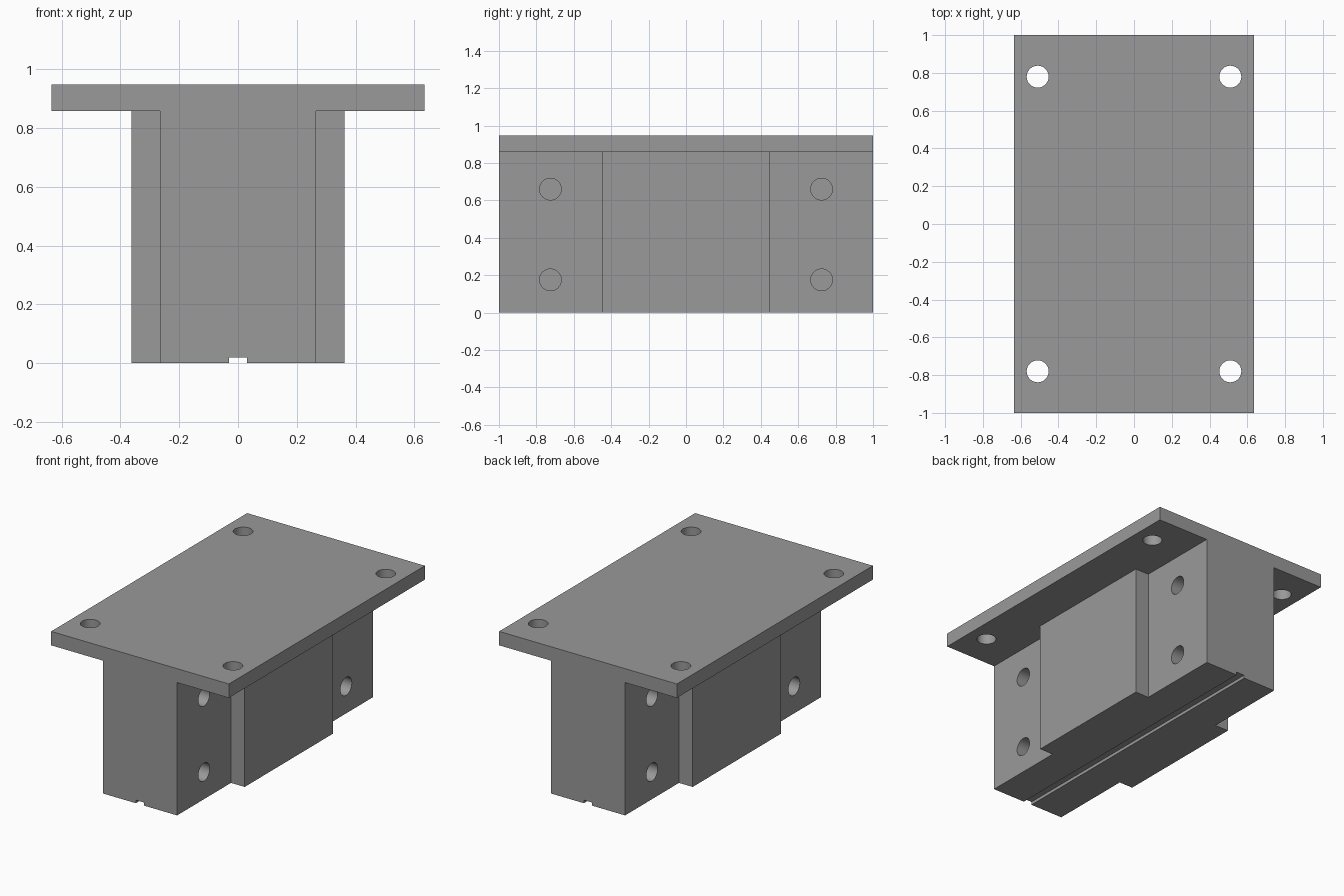
import bpy, bmesh, math
from mathutils import Matrix

if "Cube" in bpy.data.objects:
    bpy.data.objects.remove(bpy.data.objects["Cube"])

grey = bpy.data.materials.new("mid grey")
grey.diffuse_color = (0.32, 0.32, 0.32, 1)
grey.use_nodes = True
grey.node_tree.nodes["Principled BSDF"].inputs["Base Color"].default_value = grey.diffuse_color


def new_object(name, bm):
    mesh = bpy.data.meshes.new(name)
    bmesh.ops.recalc_face_normals(bm, faces=bm.faces)
    bm.to_mesh(mesh)
    bm.free()
    mesh.materials.append(grey)
    ob = bpy.data.objects.new(name, mesh)
    bpy.context.collection.objects.link(ob)
    return ob


def extrude_y(name, profile, half):
    """Extrude an xz outline from y = -half to y = half."""
    bm = bmesh.new()
    face = bm.faces.new([bm.verts.new((x, -half, z)) for x, z in profile])
    ext = bmesh.ops.extrude_face_region(bm, geom=[face])["geom"]
    bmesh.ops.translate(bm, vec=(0, 2 * half, 0),
                        verts=[v for v in ext if isinstance(v, bmesh.types.BMVert)])
    return new_object(name, bm)


def drill(name, holes, radius, depth, turn):
    """One helper mesh holding a cylinder at each hole centre."""
    bm = bmesh.new()
    for centre in holes:
        bmesh.ops.create_cone(bm, cap_ends=True, segments=48, radius1=radius,
                              radius2=radius, depth=depth,
                              matrix=Matrix.Translation(centre) @ turn)
    return new_object(name, bm)


def combine(target, tool, operation):
    mod = target.modifiers.new(tool.name, 'BOOLEAN')
    mod.operation, mod.solver, mod.object = operation, 'EXACT', tool
    tool.hide_render = True
    bpy.context.view_layer.objects.active = target
    bpy.ops.object.modifier_apply(modifier=mod.name)
    bpy.data.objects.remove(tool)


# T-shaped bracket with a shallow groove along the underside
half = [(0.03, 0.02), (0.03, 0), (0.265, 0), (0.265, 0.858),
        (0.635, 0.858), (0.635, 0.948)]
profile = half + [(-x, z) for x, z in reversed(half)]
bracket = extrude_y("mounting_bracket", profile, 1.0)

# Raised pads on the middle of both sides
for side in (-1, 1):
    pad = extrude_y("side_pad", [(side * 0.2, 0), (side * 0.363, 0),
                                 (side * 0.363, 0.858), (side * 0.2, 0.858)], 0.45)
    combine(bracket, pad, 'UNION')

# Through holes in the top plate
corners = [(x, y, 0.9) for x in (-0.51, 0.51) for y in (-0.78, 0.78)]
combine(bracket, drill("plate_holes", corners, 0.058, 0.3, Matrix()), 'DIFFERENCE')

# Blind holes in both sides of the web
sides = [(x, y, z) for x in (-0.265, 0.265) for y in (-0.725, 0.725)
         for z in (0.175, 0.66)]
combine(bracket, drill("side_holes", sides, 0.058, 0.4,
                       Matrix.Rotation(math.pi / 2, 4, 'Y')), 'DIFFERENCE')

# Smooth hole walls, crisp edges
bpy.ops.object.select_all(action='DESELECT')
bracket.select_set(True)
bpy.context.view_layer.objects.active = bracket
bpy.ops.object.shade_smooth_by_angle(angle=math.radians(30))
